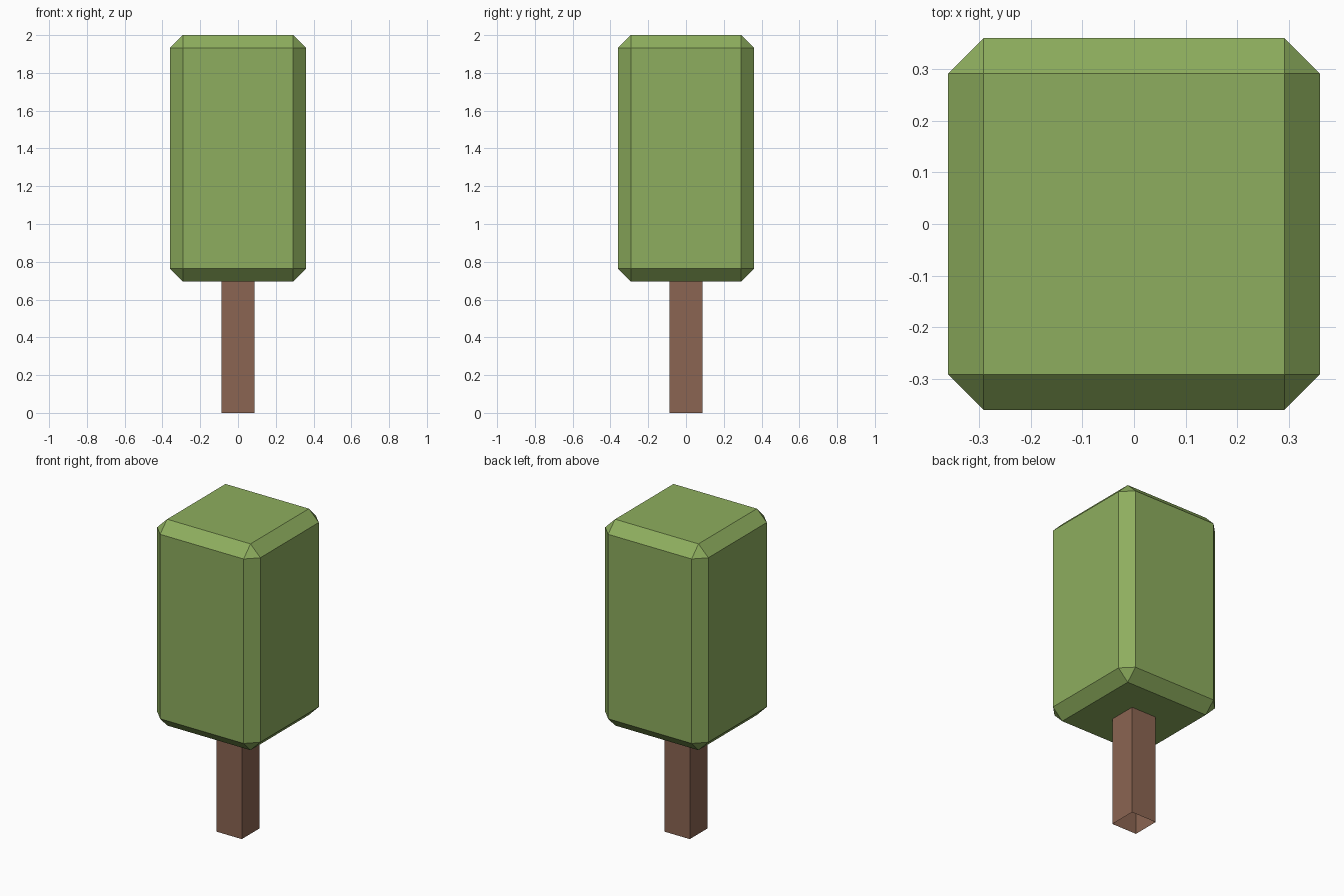
import bpy, bmesh

if "Cube" in bpy.data.objects:
    bpy.data.objects.remove(bpy.data.objects["Cube"])


def material(name, rgb):
    m = bpy.data.materials.new(name)
    m.diffuse_color = (*rgb, 1)
    m.use_nodes = True
    m.node_tree.nodes["Principled BSDF"].inputs["Base Color"].default_value = m.diffuse_color
    return m


def box(name, half, z0, z1, mat, bevel=0, open_ends=False):
    bm = bmesh.new()
    bmesh.ops.create_cube(bm, size=1)
    for v in bm.verts:
        v.co.x *= half * 2
        v.co.y *= half * 2
        v.co.z = z1 if v.co.z > 0 else z0
    if bevel:
        bmesh.ops.bevel(bm, geom=bm.edges[:], offset=bevel, offset_type='OFFSET',
                        segments=1, affect='EDGES')
    bm.normal_update()
    if open_ends:
        ends = [f for f in bm.faces if abs(f.normal.z) > 0.9]
        bmesh.ops.delete(bm, geom=ends, context='FACES_ONLY')
    mesh = bpy.data.meshes.new(name)
    bm.to_mesh(mesh)
    bm.free()
    mesh.materials.append(mat)
    ob = bpy.data.objects.new(name, mesh)
    bpy.context.collection.objects.link(ob)
    return ob


leaf = material("leaf green", (0.27, 0.423, 0.112))
bark = material("bark brown", (0.258, 0.130, 0.084))

# Hollow square trunk, open at the base
box("trunk", 0.088, 0, 0.695, bark, open_ends=True)

# Chamfered block of foliage
crown = box("crown", 0.361, 0.695, 2.0, leaf)
bev = crown.modifiers.new("chamfer", 'BEVEL')
bev.width = 0.069
bev.segments = 1
bev.offset_type = 'OFFSET'
bev.limit_method = 'NONE'
